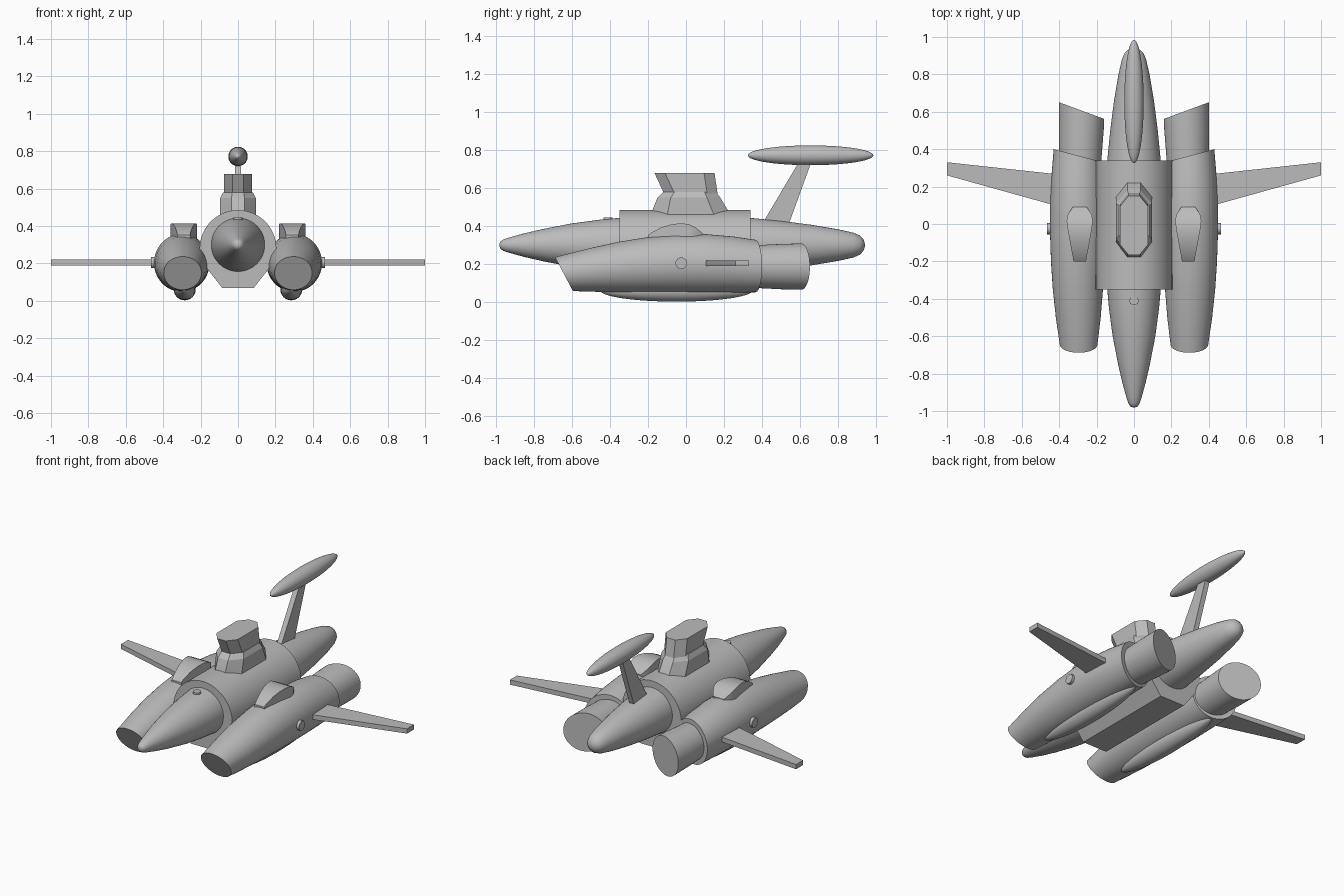
import bpy, bmesh, math
from mathutils import Vector

if "Cube" in bpy.data.objects:
    bpy.data.objects.remove(bpy.data.objects["Cube"], do_unlink=True)

grey = bpy.data.materials.new("hull_grey")
grey.use_nodes = True
COLOUR = (0.5, 0.5, 0.5, 1)
grey.diffuse_color = COLOUR
grey.node_tree.nodes["Principled BSDF"].inputs["Base Color"].default_value = COLOUR


def finish(name, bm, mirror=False, angle=35):
    """Turn a bmesh into a shaded object, mirrored over x if asked."""
    bmesh.ops.recalc_face_normals(bm, faces=bm.faces)
    mesh = bpy.data.meshes.new(name)
    bm.to_mesh(mesh)
    bm.free()
    mesh.materials.append(grey)
    obj = bpy.data.objects.new(name, mesh)
    bpy.context.collection.objects.link(obj)
    bpy.ops.object.select_all(action='DESELECT')
    obj.select_set(True)
    bpy.context.view_layer.objects.active = obj
    bpy.ops.object.shade_smooth_by_angle(angle=math.radians(angle))
    if mirror:
        obj.modifiers.new("Mirror", 'MIRROR').use_mirror_merge = False
    return obj


def loft(rings):
    """Skin a list of equal-length point rings and cap both ends."""
    bm = bmesh.new()
    rows = [[bm.verts.new(p) for p in ring] for ring in rings]
    n = len(rows[0])
    for a, b in zip(rows, rows[1:]):
        for i in range(n):
            j = (i + 1) % n
            bm.faces.new((a[i], a[j], b[j], b[i]))
    bm.faces.new(rows[0])
    bm.faces.new(rows[-1])
    return bm


def ring(y, cx, cz, rx, rz, n=48):
    return [(cx + rx * math.cos(2 * math.pi * i / n), y,
             cz + rz * math.sin(2 * math.pi * i / n)) for i in range(n)]


def slice_off(bm, point, normal):
    """Remove everything on the normal side of a plane and cap the cut."""
    geom = bm.verts[:] + bm.edges[:] + bm.faces[:]
    cut = bmesh.ops.bisect_plane(bm, geom=geom, plane_co=point, plane_no=normal, clear_outer=True)
    edges = [e for e in cut["geom_cut"] if isinstance(e, bmesh.types.BMEdge)]
    bmesh.ops.contextual_create(bm, geom=edges)


def spindle(cx, cy, cz, radius, half_length, steps=24):
    rings = []
    for i in range(steps + 1):
        t = math.pi * (0.01 + 0.98 * i / steps)
        r = radius * math.sin(t)
        rings.append(ring(cy - half_length * math.cos(t), cx, cz, r, r, 32))
    return loft(rings)


def disc(axis_start, axis_end, radius):
    a, b = Vector(axis_start), Vector(axis_end)
    bm = bmesh.new()
    turn = (b - a).to_track_quat('Z', 'Y').to_matrix().to_4x4()
    turn.translation = (a + b) / 2
    bmesh.ops.create_cone(bm, cap_ends=True, segments=24, radius1=radius, radius2=radius,
                          depth=(b - a).length, matrix=turn)
    return bm


# Central fuselage, a turned body along y
profile = [(-.98, .008), (-.975, .02), (-.96, .03), (-.93, .04), (-.85, .062), (-.75, .085),
           (-.6, .114), (-.45, .134), (-.35, .143), (0, .15), (.34, .143), (.5, .127),
           (.65, .108), (.8, .083), (.88, .065), (.915, .05), (.933, .03), (.94, .008)]
finish("fuselage", loft([ring(y, 0, .3, r, r) for y, r in profile]), angle=50)

# Midsection: round on top, faceted keel below
arch = [(.205 * math.cos(a), .28 + .205 * math.sin(a))
        for a in (math.radians(-20 + 220 * i / 40) for i in range(41))]
section = arch + [(-.14, .14), (-.085, .07), (.085, .07), (.14, .14)]
finish("midsection", loft([[(x, y, z) for x, z in section] for y in (-.35, .34)]), angle=25)

# Nacelles, with a slanted intake and an angled rear
stations = [(-.75, .2, .39, .22), (-.65, .196, .396, .247), (-.5, .178, .418, .285),
            (-.35, .166, .434, .318), (-.2, .158, .444, .342), (-.05, .153, .449, .357),
            (.1, .152, .449, .358), (.25, .158, .442, .345), (.45, .173, .425, .315)]
rings = []
for y, inner, outer, top in stations:
    low = .048 + .25 * max(0, .1 - (outer - inner) / 2 + .05) ** 1.0
    rings.append(ring(y, (inner + outer) / 2, (top + low) / 2, (outer - inner) / 2, (top - low) / 2))
bm = loft(rings)
slice_off(bm, (0, -.69, .24), (0, -1, -.528))
slice_off(bm, (.165, .33, 0), (-.264, 1, 0))
finish("nacelle", bm, True)

# Exhausts behind the nacelles
bm = loft([ring(.25, .29, .187, .108, .106), ring(.5, .282, .187, .12, .119), ring(.72, .277, .187, .125, .124)])
slice_off(bm, (.155, .56, 0), (-.37, 1, 0))
finish("exhaust", bm, True)

# Ballast pods under the nacelles
finish("lower_pod", spindle(.285, -.05, .062, .059, .4), True)

# Wings
plan = [(.3, .065), (1, .26), (1, .33), (.3, .254)]
finish("wing", loft([[(x, y, z) for x, y in plan] for z in (.19, .22)]), True)

# Round hatches on the nacelle flanks and the nose
finish("side_hatch", disc((.42, -.025, .205), (.465, -.025, .205), .03), True)
finish("nose_hatch", disc((0, -.41, .38), (0, -.41, .446), .024))

# Blisters on top of the nacelles, flat across and arched lengthwise
rings = []
for y, half, top in [(-.2, .034, .352), (-.18, .036, .367), (-.13, .046, .393), (-.08, .055, .408),
                     (-.03, .064, .415), (.015, .07, .41), (.05, .064, .393), (.09, .038, .36)]:
    rings.append([(.29 - half, y, .27), (.29 + half, y, .27), (.29 + half, y, top), (.29 - half, y, top)])
finish("blister", loft(rings), True)


def tower_ring(z, half, front, back, nose, taper):
    """Long octagon: straight sides with chamfered ends."""
    return [(-nose, front, z), (nose, front, z), (half, front + taper, z), (half, back - taper, z),
            (nose, back, z), (-nose, back, z), (-half, back - taper, z), (-half, front + taper, z)]


# Conning tower in two stages
finish("tower_base", loft([tower_ring(.42, .095, -.19, .25, .035, .085),
                           tower_ring(.475, .095, -.18, .225, .035, .085),
                           tower_ring(.55, .095, -.15, .18, .035, .07),
                           tower_ring(.58, .08, -.12, .157, .03, .06)]), angle=15)
finish("tower_top", loft([tower_ring(.57, .075, -.115, .166, .03, .055),
                          tower_ring(.678, .075, -.165, .15, .03, .055)]), angle=15)

# Tail strut and the pod it carries
finish("tail_strut", loft([[(-.016, a, z), (.016, a, z), (.016, b, z), (-.016, b, z)]
                           for z, a, b in ((.36, .37, .522), (.74, .595, .66))]))
finish("tail_pod", spindle(0, .655, .772, .052, .33), angle=60)
